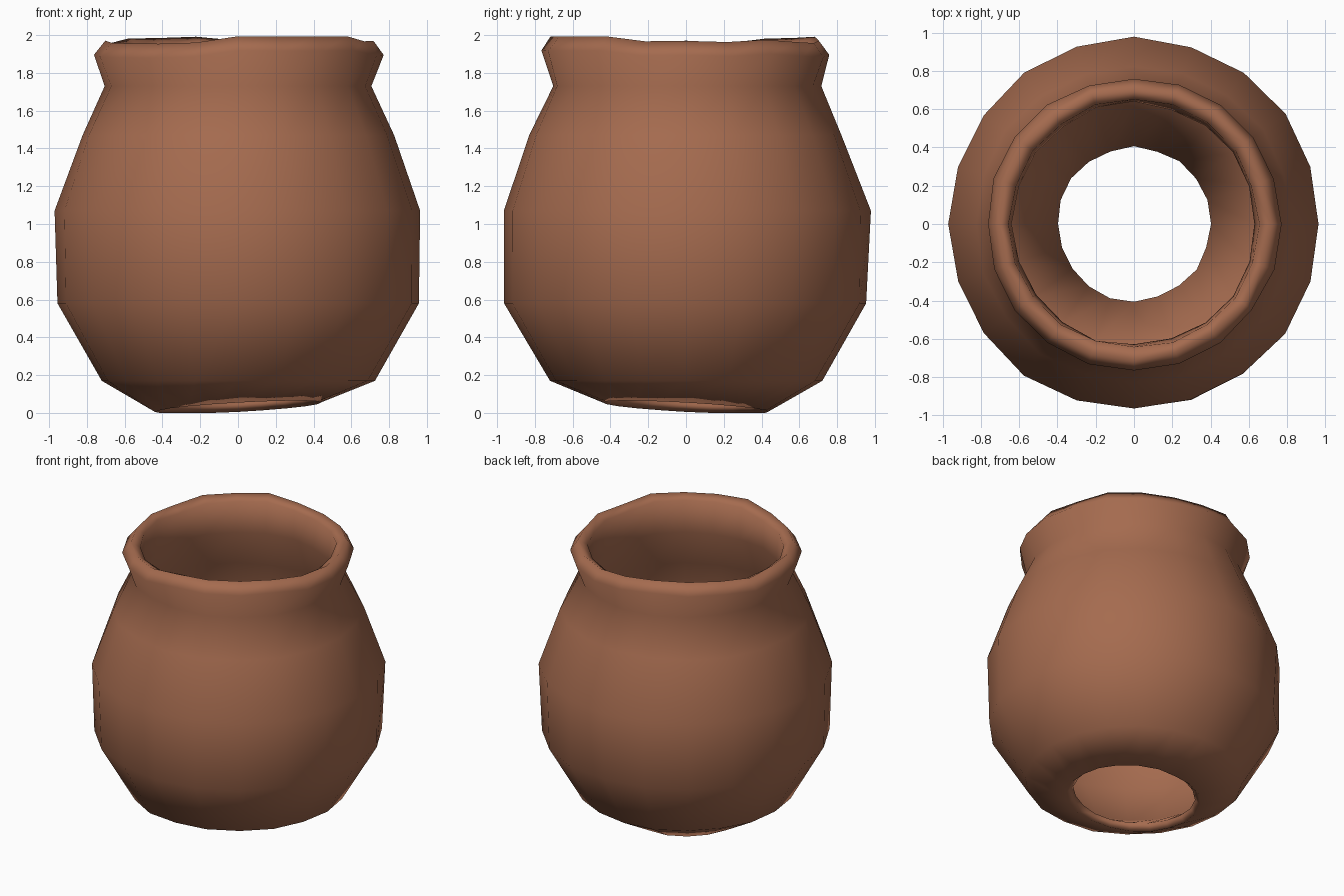
import bpy, bmesh, math, random

cube = bpy.data.objects.get("Cube")
if cube:
    bpy.data.objects.remove(cube, do_unlink=True)

random.seed(4)
SIDES = 20

# Fired clay colour
clay = bpy.data.materials.new("terracotta_clay")
clay.use_nodes = True
colour = (0.376, 0.147, 0.078, 1)
clay.diffuse_color = colour
clay.node_tree.nodes["Principled BSDF"].inputs["Base Color"].default_value = colour

# Closed wall section (radius, height): outside up, over the lip, inside down
section = [
    (0.44, 0.03), (0.725, 0.17), (0.96, 0.58), (0.972, 1.07), (0.83, 1.47),
    (0.71, 1.73), (0.765, 1.90), (0.71, 1.975), (0.65, 1.94),
    (0.635, 1.73), (0.75, 1.45), (0.88, 1.05), (0.865, 0.60), (0.64, 0.23),
    (0.40, 0.07),
]
LIP = (6, 7, 8)
FOOT = (0, 14)

# Hand-formed unevenness, shared by the rings of the lip
lip_wave = [random.uniform(-0.022, 0.022) for _ in range(SIDES)]

bm = bmesh.new()
rings = []
for i, (radius, height) in enumerate(section):
    ring = []
    for k in range(SIDES):
        a = math.tau * k / SIDES
        r = radius + random.uniform(-0.008, 0.008)
        z = height
        if i in LIP:
            z += lip_wave[k] + 0.006 * math.cos(a)
        if i in FOOT:
            # The foot hangs lower at the back right
            z += 0.035 * math.cos(a + math.pi / 4)
        ring.append(bm.verts.new((r * math.cos(a), r * math.sin(a), max(z, 0))))
    rings.append(ring)

# Join neighbouring rings all the way round the section
for i, ring in enumerate(rings):
    above = rings[(i + 1) % len(rings)]
    for k in range(SIDES):
        n = (k + 1) % SIDES
        bm.faces.new((ring[k], ring[n], above[n], above[k]))
bmesh.ops.recalc_face_normals(bm, faces=bm.faces)
for face in bm.faces:
    face.smooth = True

mesh = bpy.data.meshes.new("clay_pot")
bm.to_mesh(mesh)
bm.free()
mesh.materials.append(clay)
pot = bpy.data.objects.new("clay_pot", mesh)
bpy.context.collection.objects.link(pot)
